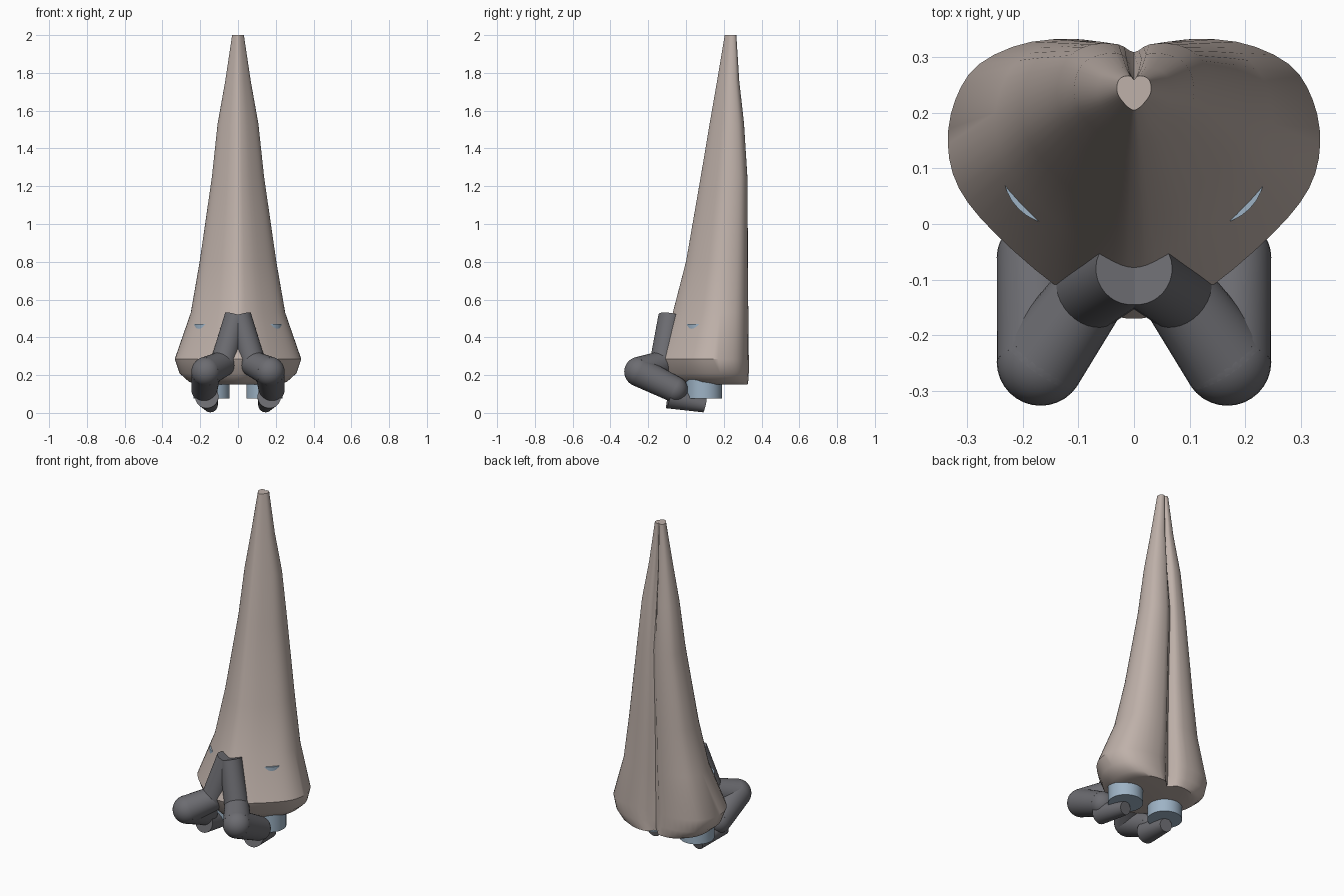
import bpy, bmesh, math
from mathutils import Vector

if "Cube" in bpy.data.objects:
    bpy.data.objects.remove(bpy.data.objects["Cube"])


def material(name, rgb):
    m = bpy.data.materials.new(name)
    m.diffuse_color = (*rgb, 1)
    m.use_nodes = True
    m.node_tree.nodes["Principled BSDF"].inputs["Base Color"].default_value = m.diffuse_color
    return m


TAN = material("tan", (0.52, 0.44, 0.40))
BLUE = material("blue", (0.34, 0.45, 0.56))
GREY = material("dark_grey", (0.15, 0.15, 0.165))


def finish(name, bm, mat, angle=35):
    bmesh.ops.recalc_face_normals(bm, faces=bm.faces)
    me = bpy.data.meshes.new(name)
    bm.to_mesh(me)
    bm.free()
    ob = bpy.data.objects.new(name, me)
    bpy.context.collection.objects.link(ob)
    me.materials.append(mat)
    bpy.context.view_layer.objects.active = ob
    ob.select_set(True)
    bpy.ops.object.shade_smooth_by_angle(angle=math.radians(angle))
    ob.select_set(False)
    return ob


def catmull(p0, p1, p2, p3, t):
    return 0.5 * (2 * p1 + (p2 - p0) * t + (2 * p0 - 5 * p1 + 4 * p2 - p3) * t * t
                  + (3 * p1 - p0 - 3 * p2 + p3) * t ** 3)


# body: heart-shaped sections lofted upward
# half outline, x as share of half width, y as share of depth (back = 1)
HALF = [(0.2, 1.0), (0.55, 1.0), (0.83, 0.92), (0.96, 0.79), (1.0, 0.63),
        (0.94, 0.47), (0.75, 0.31), (0.42, 0.118), (0.15, 0.02)]
# z, half width, front y, back y, groove depth
LEVELS = [(0.15, 0.21, -0.05, 0.322, 0.04), (0.165, 0.26, -0.10, 0.325, 0.04),
          (0.21, 0.31, -0.14, 0.328, 0.04), (0.285, 0.335, -0.17, 0.328, 0.04),
          (0.53, 0.25, -0.07, 0.326, 0.035), (0.80, 0.203, 0.0, 0.325, 0.03),
          (1.25, 0.138, 0.078, 0.323, 0.014), (1.53, 0.108, 0.125, 0.305, 0.025),
          (1.76, 0.067, 0.165, 0.28, 0.018), (2.0, 0.031, 0.205, 0.266, 0.006)]


def heart(w, f, b, groove):
    d = b - f
    right = [Vector((x * w, f + y * d)) for x, y in HALF]
    pts = [Vector((0, b - groove))] + right + [Vector((0, f))]
    pts += [Vector((-p.x, p.y)) for p in reversed(right)]
    n = len(pts)
    return [catmull(pts[i - 1], pts[i], pts[(i + 1) % n], pts[(i + 2) % n], t / 3)
            for i in range(n) for t in range(3)]


bm = bmesh.new()
rings = [[bm.verts.new((p.x, p.y, z)) for p in heart(w, f, b, g)]
         for z, w, f, b, g in LEVELS]
for lo, hi in zip(rings, rings[1:]):
    n = len(lo)
    for i in range(n):
        bm.faces.new((lo[i], lo[(i + 1) % n], hi[(i + 1) % n], hi[i]))
bm.faces.new(rings[0])
bm.faces.new(rings[-1])
finish("heart_body", bm, TAN)


# limb pieces
def tube(bm, a, b, r1, r2, seg=32):
    a, b = Vector(a), Vector(b)
    mat = (b - a).to_track_quat('Z', 'Y').to_matrix().to_4x4()
    mat.translation = (a + b) / 2
    bmesh.ops.create_cone(bm, cap_ends=True, segments=seg, radius1=r1, radius2=r2,
                          depth=(b - a).length, matrix=mat)


def ball(bm, c, r):
    res = bmesh.ops.create_uvsphere(bm, u_segments=32, v_segments=16, radius=r)
    bmesh.ops.translate(bm, verts=res["verts"], vec=c)


# x, y, z, radius along the bent arm from the chest to the tip
ARM = [(0.008, -0.083, 0.512, 0.063), (0.08, -0.125, 0.26, 0.068),
       (0.168, -0.248, 0.218, 0.079), (0.178, -0.06, 0.125, 0.069),
       (0.145, 0.1, 0.04, 0.038)]

for s, side in ((1, "right"), (-1, "left")):
    # blue stub legs running up inside the body
    bm = bmesh.new()
    tube(bm, (s * 0.14, 0.095, 0.075), (s * 0.14, 0.095, 0.47), 0.096, 0.096)
    finish("stub_leg_" + side, bm, BLUE)

    # folded arms with rounded joints
    bm = bmesh.new()
    pts = [((s * x, y, z), r) for x, y, z, r in ARM]
    for (a, ra), (b, rb) in zip(pts[:3], pts[1:4]):
        tube(bm, a, b, ra, rb)
    for p, r in pts[1:4]:
        ball(bm, p, r)
    # flat-ended tip resting on the ground
    tube(bm, (s * 0.165, -0.09, 0.085), pts[4][0], 0.062, pts[4][1])
    finish("folded_arm_" + side, bm, GREY)
